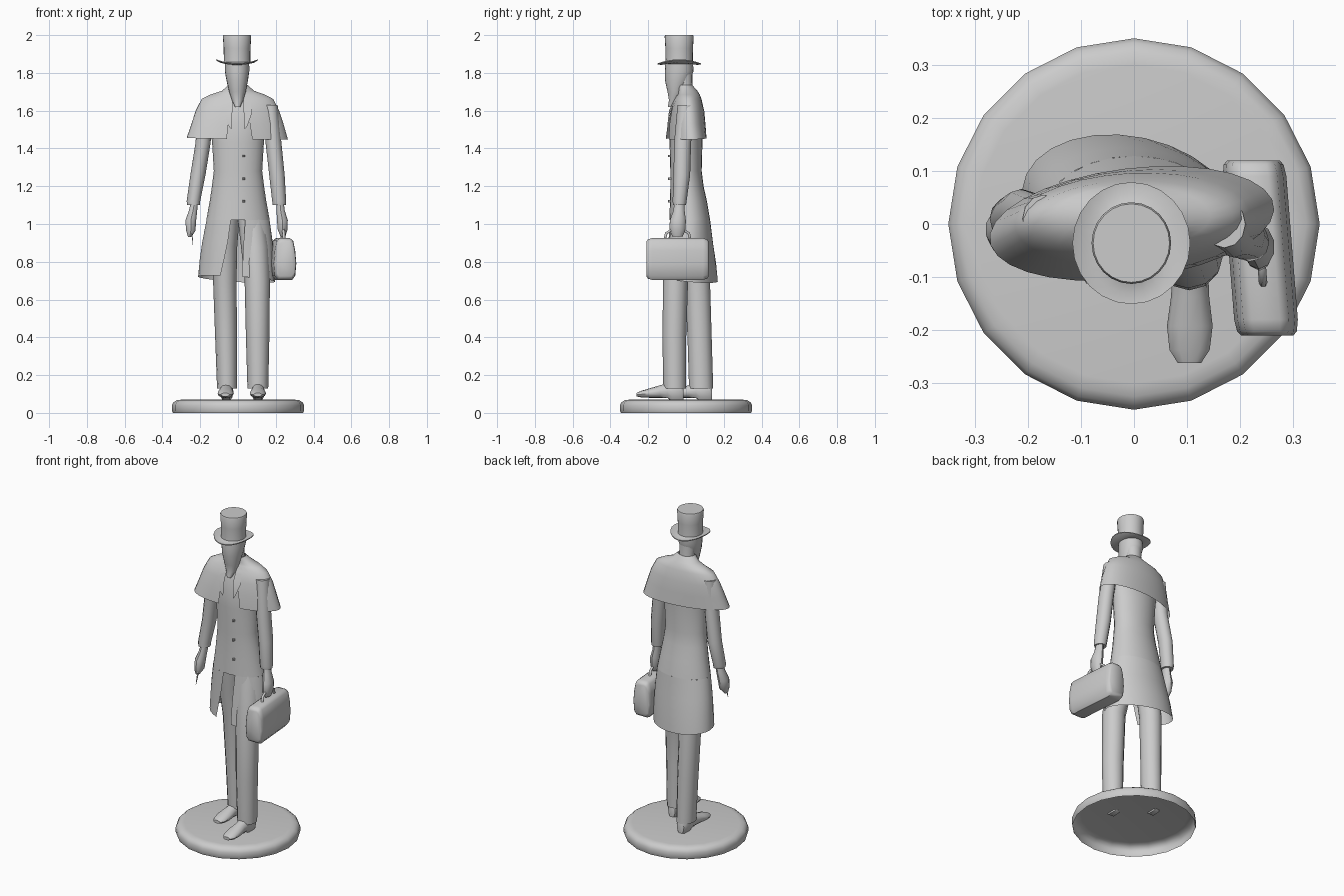
import bpy, bmesh
from math import sin, cos, pi, asin, radians


def loft(name, rings, closed=True, cap_a=False, cap_b=False, angle=40):
    """Skin a list of equal-length point rings into one smooth object."""
    bm = bmesh.new()
    rows = [[bm.verts.new(p) for p in r] for r in rings]
    n = len(rows[0])
    for a, b in zip(rows, rows[1:]):
        for i in range(n if closed else n - 1):
            j = (i + 1) % n
            bm.faces.new((a[i], a[j], b[j], b[i]))
    if cap_a:
        bm.faces.new(rows[0][::-1])
    if cap_b:
        bm.faces.new(rows[-1])
    bmesh.ops.recalc_face_normals(bm, faces=bm.faces[:])
    me = bpy.data.meshes.new(name)
    bm.to_mesh(me)
    bm.free()
    ob = bpy.data.objects.new(name, me)
    bpy.context.collection.objects.link(ob)
    bpy.ops.object.select_all(action='DESELECT')
    ob.select_set(True)
    bpy.context.view_layer.objects.active = ob
    bpy.ops.object.shade_smooth_by_angle(angle=radians(angle))
    return ob


def ring(cx, cy, z, rx, ry, n=12, rot=0, gap=None, tilt=(0, 0), saddle=0):
    """Horizontal ellipse, optionally open at the front, tilted or curled."""
    a0 = asin(gap / rx) if gap is not None else 0
    count = n if gap is None else n + 1
    c, s = cos(radians(rot)), sin(radians(rot))
    pts = []
    for i in range(count):
        t = -pi / 2 + a0 + (2 * pi - 2 * a0) * i / n
        x, y = rx * cos(t), ry * sin(t)
        x, y = x * c - y * s, x * s + y * c
        pts.append((cx + x, cy + y, z + tilt[0] * x + tilt[1] * y + saddle * cos(2 * t)))
    return pts


def stack(name, specs, n=12, **kw):
    return loft(name, [ring(*s, n=n) for s in specs], **kw)


# Base: hollow rounded disc
stack("base", [(0, 0, z, r, r) for r, z in
               [(.345, 0), (.35, .012), (.35, .04), (.342, .056), (.325, .067), (.30, .07)]],
      n=20, cap_b=True)


# Shoes: sections from heel to toe (offset, half width, bottom, top)
def shoe(name, x, heel, turn):
    rings = []
    for d, w, zb, zt in [(0, .024, .068, .15), (.012, .034, .06, .17), (.06, .035, .06, .165),
                         (.085, .034, .078, .155), (.125, .036, .08, .143), (.18, .043, .08, .128),
                         (.225, .038, .082, .115), (.25, .022, .087, .105)]:
        m, h = (zb + zt) / 2, (zt - zb) / 2
        rings.append([(x + turn * d + w * cos(2 * pi * i / 12), heel - d,
                       max(m + h * 1.1 * sin(2 * pi * i / 12), zb)) for i in range(12)])
    loft(name, rings, cap_a=True, cap_b=True)


shoe("shoe_front", .107, -.012, -.01)
shoe("shoe_back", -.058, .138, -.04)

# Trouser legs
stack("trouser_leg_front", [(.105, -.06, .13, .055, .06), (.104, -.062, .40, .062, .063),
                            (.102, -.055, .70, .067, .066), (.09, -.02, .88, .074, .075),
                            (.07, .015, 1.06, .075, .08)], cap_a=True, cap_b=True)
stack("trouser_leg_back", [(-.058, .08, .13, .053, .064), (-.063, .072, .40, .058, .064),
                           (-.070, .06, .70, .062, .067), (-.072, .035, .88, .068, .075),
                           (-.065, .02, 1.06, .075, .08)], cap_a=True, cap_b=True)

# Coat: closed upper body and skirt split at the front
stack("coat_body", [(0, .01, 1.69, .08, .05), (0, .01, 1.64, .165, .07), (0, 0, 1.54, .15, .085),
                    (0, 0, 1.43, .137, .087), (0, 0, 1.28, .128, .083), (0, .005, 1.2, .138, .088),
                    (0, .013, 1.12, .15, .098), (0, .02, 1.02, .168, .108)],
      n=24, cap_a=True)
loft("coat_skirt", [
    ring(0, .02, 1.02, .168, .108, n=24, gap=.038),
    ring(-.002, .025, .90, .188, .118, n=24, rot=-5, gap=.042, tilt=(-.03, -.03)),
    ring(-.005, .03, .80, .199, .127, n=24, rot=-9, gap=.05, tilt=(-.06, -.07)),
    ring(-.008, .032, .708, .206, .133, n=24, rot=-12, gap=.06, tilt=(-.08, -.11))], closed=False)
for i, z in enumerate((1.36, 1.24, 1.12)):
    stack(f"coat_button_{i + 1}", [(.03, -.084, z - .006, .006, .01), (.03, -.084, z + .006, .006, .01)],
          n=8, cap_a=True, cap_b=True)

# Shoulder cape, open down the front
loft("cape", [
    ring(0, -.008, 1.735, .052, .042, n=28, gap=.03),
    ring(0, .008, 1.705, .085, .052, n=28, gap=.032),
    ring(-.002, .015, 1.685, .145, .058, n=28, gap=.035),
    ring(-.003, .01, 1.662, .19, .072, n=28, rot=1, gap=.038),
    ring(-.003, .008, 1.60, .222, .088, n=28, rot=3, gap=.045),
    ring(-.003, .003, 1.53, .245, .098, n=28, rot=5, gap=.058),
    ring(-.004, .001, 1.452, .27, .104, n=28, rot=7, gap=.068, tilt=(-.02, .03))], closed=False)

# Lapels
for side, s in (("left", -1), ("right", 1)):
    loft("lapel_" + side, [[(s * .028, -.05, 1.68), (s * .06, -.045, 1.68)],
                           [(s * .03, -.09, 1.60), (s * .075, -.085, 1.59)],
                           [(s * .034, -.098, 1.5), (s * .05, -.099, 1.52)]], closed=False)

# Sleeves and hands
stack("sleeve_left", [(-.17, .01, 1.63, .04, .045), (-.185, .01, 1.43, .04, .045),
                      (-.212, .022, 1.26, .04, .044), (-.236, .01, 1.12, .036, .04),
                      (-.235, .008, 1.10, .034, .037)], cap_a=True, cap_b=True)
stack("sleeve_right", [(.17, 0, 1.63, .04, .045), (.188, -.018, 1.43, .042, .045),
                       (.206, -.022, 1.26, .041, .044), (.218, -.034, 1.12, .037, .037),
                       (.219, -.034, 1.10, .035, .034)], cap_a=True, cap_b=True)
stack("hand_left", [(-.23, .005, 1.12, .02, .026), (-.238, 0, 1.07, .023, .03),
                    (-.25, -.01, 1.02, .03, .038), (-.25, -.02, .965, .026, .036),
                    (-.255, -.028, .932, .01, .016)], n=10, cap_a=True, cap_b=True)
stack("hand_right", [(.222, -.035, 1.12, .02, .026), (.226, -.037, 1.07, .023, .03),
                     (.235, -.043, 1.02, .03, .042), (.236, -.045, .97, .027, .043),
                     (.238, -.045, .935, .014, .028)], n=10, cap_a=True, cap_b=True)

# Thin blade in the left hand
stack("blade", [(-.243, -.035, .97, .003, .006), (-.242, -.055, .92, .003, .006),
                (-.241, -.068, .885, .001, .002)], n=6, cap_a=True, cap_b=True)


# Bag: rounded cross-section swept along y, slightly turned
half = [(.026, .925), (.043, .912), (.054, .86), (.06, .79), (.054, .725), (.038, .704)]
section = half + [(-x, z) for x, z in reversed(half)]
bag = []
for y, k in [(-.21, .82), (-.202, .94), (-.18, 1), (-.045, 1), (.09, 1), (.112, .94), (.12, .82)]:
    cx = .238 - .08 * (y + .045)
    bag.append([(cx + x * k, y, .815 + (z - .815) * k) for x, z in section])
loft("bag", bag, cap_a=True, cap_b=True, angle=50)

# Bag handle: bevelled arch
cu = bpy.data.curves.new("bag_handle", 'CURVE')
cu.dimensions = '3D'
cu.bevel_depth, cu.bevel_resolution = .008, 1
path = [(-.112, .92), (-.105, .95), (-.08, .967), (-.045, .972), (-.01, .967), (.015, .95), (.022, .92)]
sp = cu.splines.new('POLY')
sp.points.add(len(path) - 1)
for p, (y, z) in zip(sp.points, path):
    p.co = (.238 - .08 * (y + .045), y, z, 1)
bpy.context.collection.objects.link(bpy.data.objects.new("bag_handle", cu))

# Neck and pointed, veiled face
stack("neck", [(-.003, .0, 1.66, .05, .042), (-.003, -.008, 1.75, .045, .042),
               (-.004, -.02, 1.84, .055, .055)], n=16, cap_a=True, cap_b=True)
stack("head", [(-.005, -.036, 1.87, .064, .072), (-.005, -.036, 1.81, .065, .076),
               (-.004, -.045, 1.76, .057, .066), (-.003, -.054, 1.70, .044, .044),
               (-.002, -.062, 1.655, .03, .028), (-.002, -.082, 1.62, .014, .014)],
      n=20, cap_a=True, cap_b=True)

# Top hat: curled brim and tall crown
hx, hy = -.005, -.036
loft("hat_brim", [ring(hx, hy, z, r, r + .004, n=24, saddle=s) for z, r, s in
                  [(1.848, .064, 0), (1.848, .09, .006), (1.856, .111, .011), (1.861, .111, .011),
                   (1.855, .09, .006), (1.857, .07, 0)]])
stack("hat_crown", [(hx, hy, 1.85, .071, .073), (hx, hy, 1.87, .07, .072), (hx, hy, 1.93, .071, .073),
                    (hx, hy, 1.993, .075, .077), (hx, hy, 2.0, .072, .074)],
      n=24, cap_a=True, cap_b=True)
